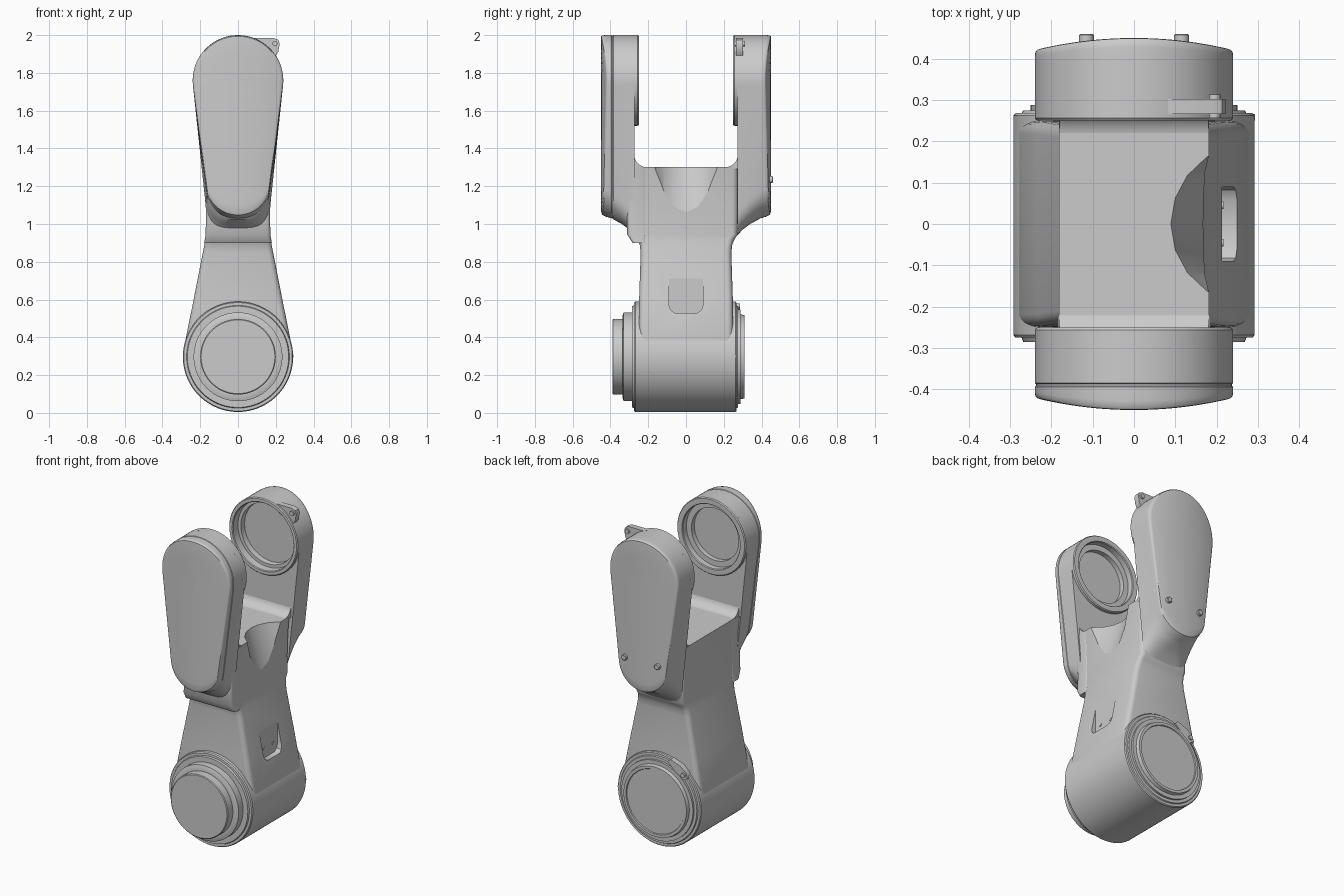
import bpy, bmesh, math

if "Cube" in bpy.data.objects:
    bpy.data.objects.remove(bpy.data.objects["Cube"])

HUB_Z, TOP_Z, LOW_Z = 0.297, 1.76, 1.21


def loft(name, rings, smooth=35):
    """Skin a list of equal-length rings and cap both ends."""
    bm = bmesh.new()
    vs = [[bm.verts.new(p) for p in r] for r in rings]
    n = len(vs[0])
    for a, b in zip(vs, vs[1:]):
        for i in range(n):
            j = (i + 1) % n
            bm.faces.new((a[i], a[j], b[j], b[i]))
    bm.faces.new(vs[0])
    bm.faces.new(vs[-1])
    bmesh.ops.recalc_face_normals(bm, faces=bm.faces)
    me = bpy.data.meshes.new(name)
    bm.to_mesh(me)
    bm.free()
    ob = bpy.data.objects.new(name, me)
    bpy.context.collection.objects.link(ob)
    shade(ob, smooth)
    return ob


def shade(ob, angle=35):
    bpy.ops.object.select_all(action='DESELECT')
    bpy.context.view_layer.objects.active = ob
    ob.select_set(True)
    bpy.ops.object.shade_smooth_by_angle(angle=math.radians(angle))


def turned(name, profile, x=0, z=0, n=64):
    """Solid of revolution about a line parallel to y; profile is (radius, y)."""
    a = [2 * math.pi * i / n for i in range(n)]
    return loft(name, [[(x + r * math.cos(t), y, z + r * math.sin(t)) for t in a]
                       for r, y in profile])


def prism_y(name, pts, y0, y1):
    return loft(name, [[(x, y, z) for x, z in pts] for y in (y0, y1)])


def prism_x(name, pts, x0, x1):
    return loft(name, [[(x, y, z) for y, z in pts] for x in (x0, x1)])


def cut(ob, cutter):
    cutter.hide_render = True
    m = ob.modifiers.new("cut", 'BOOLEAN')
    m.operation, m.solver, m.object = 'DIFFERENCE', 'EXACT', cutter
    bpy.context.view_layer.objects.active = ob
    # keep the cut first in the stack, then bake it
    bpy.ops.object.modifier_move_to_index(modifier="cut", index=0)
    bpy.ops.object.modifier_apply(modifier="cut")
    bpy.data.objects.remove(cutter)


def rounded_rect(z, hx, hy, r=0.03, yc=0):
    out = []
    for k, (sx, sy) in enumerate([(1, 1), (-1, 1), (-1, -1), (1, -1)]):
        for i in range(5):
            t = math.radians(90 * k + 22.5 * i)
            out.append((sx * (hx - r) + r * math.cos(t),
                        yc + sy * (hy - r) + r * math.sin(t), z))
    return out


def arm_ring(side, y, s, zb, e=2.0, bulge=0.0):
    """Tapered capsule outline: round top, superellipse bottom."""
    pts = []
    for i in range(33):
        t = math.radians(-7 + 194 * i / 32)
        pts.append((0.24 * s * math.cos(t), TOP_Z + 0.24 * s * math.sin(t)))
    for i in range(33):
        t = math.radians(187 + 166 * (i + 0.5) / 33)
        c, q = math.cos(t), abs(math.sin(t))
        pts.append((math.copysign(0.17 * s * abs(c) ** (2 / e), c),
                    LOW_Z - (LOW_Z - zb) * q ** (2 / e)))
    return [(x, side * (y + bulge * (1 - (x / 0.24) ** 2)), z) for x, z in pts]


# Lower hub with stepped bearing faces front and back
turned("lower_hub", [
    (0.195, -0.39), (0.2, -0.386), (0.2, -0.337), (0.215, -0.337), (0.235, -0.33),
    (0.235, -0.285), (0.268, -0.285), (0.272, -0.275), (0.287, -0.275), (0.292, -0.268),
    (0.292, 0.262), (0.287, 0.268), (0.272, 0.268), (0.268, 0.275), (0.25, 0.275),
    (0.25, 0.288), (0.225, 0.288), (0.22, 0.31), (0.203, 0.31), (0.2, 0.304)],
    z=HUB_Z, n=96)

# Tapered neck between hub and fork
neck = loft("neck", [rounded_rect(*s) for s in [
    (0.25, 0.27, 0.25), (0.357, 0.284, 0.25), (0.6, 0.235, 0.248), (0.85, 0.186, 0.24),
    (0.89, 0.178, 0.245), (0.92, 0.172, 0.257), (0.945, 0.169, 0.275),
    (1.05, 0.167, 0.275), (1.2, 0.172, 0.275), (1.302, 0.182, 0.275)]])

# Scoop on the right edge of the crotch
scoop = turned("scoop_cutter", [(0.2, -0.6), (0.2, 0.6)], n=20)
scoop.rotation_euler = (math.radians(90), math.radians(-18), 0)
scoop.location = (0.30, 0, 1.3)
bpy.context.view_layer.update()
cut(neck, scoop)

# Upright pocket on the right side, with two screws
pocket = [(-0.09, 0.8), (0.09, 0.8), (0.09, 0.57), (0.082, 0.545), (0.06, 0.53),
          (-0.06, 0.53), (-0.082, 0.545), (-0.09, 0.57)]
cut(neck, prism_x("pocket_cutter", pocket, 0.213, 0.4))
shade(neck)
for y in (-0.045, 0.045):
    s = turned("pocket_screw", [(0.009, -0.01), (0.009, 0.004)], n=16)
    s.rotation_euler = (0, 0, math.radians(-90))
    s.location = (0.213, y, 0.59)

# Front cover lip around the neck
loft("front_cover_lip", [rounded_rect(z, hx, 0.0345 + d, 0.02, -0.2425 - d) for z, hx, d in [
    (0.9, 0.179, 0.003), (0.945, 0.1715, 0.0175), (1.05, 0.1695, 0.0175), (1.2, 0.1745, 0.0175),
    (1.3, 0.184, 0.0175)]])

for side, label in ((-1, "front"), (1, "back")):
    # Fork arm: flared root, straight wall, bulged outer cover
    spec = [(0.272, 1, 0.94, 5), (0.30, 1, 0.97, 4), (0.34, 1, 1.0, 3), (0.385, 1, 1.025, 2.3)]
    if side < 0:
        spec += [(0.387, 0.988, 1.03, 2.3), (0.392, 0.988, 1.03, 2.2)]
    spec += [(0.394, 1, 1.03, 2.2), (0.408, 1, 1.04, 2, 0.02), (0.416, 0.993, 1.048, 2, 0.028),
             (0.42, 0.975, 1.065, 2, 0.029), (0.421, 0.93, 1.1, 2, 0.029),
             (0.421, 0.6, 1.14, 2, 0.029), (0.421, 0.3, 1.175, 2, 0.029),
             (0.421, 0.03, 1.205, 2, 0.029)]
    arm = loft(label + "_fork_arm", [arm_ring(side, *s) for s in spec])
    cut(arm, turned("socket_cutter", [(0.222, side * 0.2), (0.222, side * 0.36)], z=TOP_Z))
    shade(arm)

    # Bearing socket facing inward
    if side < 0:
        seat = [(0.2, 0.255), (0.2, 0.29), (0.165, 0.29), (0.165, 0.32)]
    else:
        seat = [(0.212, 0.255), (0.21, 0.3), (0.19, 0.3), (0.188, 0.335)]
    prof = [(0.226, 0.345), (0.226, 0.3), (0.24, 0.3), (0.24, 0.256), (0.235, 0.25),
            (seat[0][0] + 0.004, 0.25)] + seat
    turned(label + "_bearing_socket", [(r, side * y) for r, y in prof], z=TOP_Z)

    # Rounded fillet where the arm meets the crotch
    arc = [(0.205 + 0.07 * math.sin(t), 1.37 - 0.07 * math.cos(t))
           for t in [math.radians(15 * i) for i in range(7)]]
    prism_x(label + "_crotch_fillet",
            [(side * y, z) for y, z in arc + [(0.28, 1.37), (0.28, 1.29), (0.205, 1.29)]],
            -0.18, 0.18)

    # Cover bolts on the back arm only
    if side > 0:
        for x in (-0.115, 0.115):
            turned("cover_bolt", [(0.018, 0.42), (0.018, 0.457), (0.014, 0.46)], x=x, z=1.235, n=20)

# Lug with bolt at the top of the back arm
prism_y("upper_lug", [(0.08, 1.985), (0.19, 1.985), (0.213, 1.975), (0.221, 1.955),
                      (0.213, 1.91), (0.2, 1.89), (0.1, 1.93)], 0.266, 0.302)
turned("upper_lug_bolt", [(0.014, 0.256), (0.014, 0.313)], x=0.195, z=1.955, n=16)

# Lug with bolt on the back of the hub
prism_y("hub_lug", [(-0.07, 0.56), (-0.09, 0.58), (-0.16, 0.555), (-0.2, 0.52),
                    (-0.21, 0.49), (-0.185, 0.475), (-0.16, 0.48)], 0.25, 0.285)
turned("hub_lug_bolt", [(0.014, 0.26), (0.014, 0.295)], x=-0.182, z=0.505, n=16)

# Small side screw on the hub rim
rim = turned("hub_side_screw", [(0.008, -0.02), (0.008, 0.003)], n=12)
rim.rotation_euler = (0, 0, math.radians(-90))
rim.location = (0.29, 0.258, 0.3)
